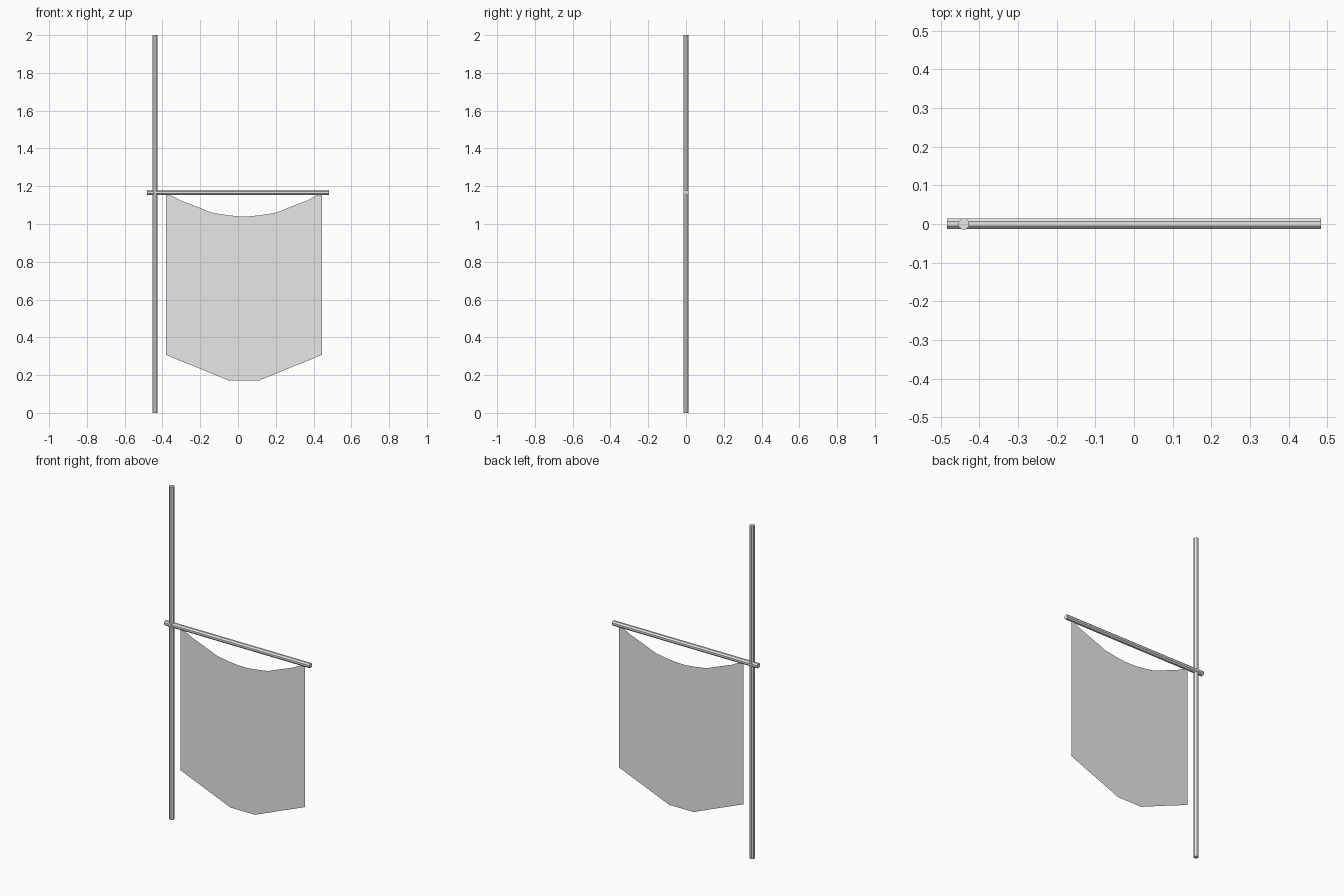
import bpy
import bmesh
from math import pi
from mathutils import Matrix

cube = bpy.data.objects.get("Cube")
if cube:
    bpy.data.objects.remove(cube, do_unlink=True)

grey = bpy.data.materials.new("plain grey")
grey.use_nodes = True
grey.diffuse_color = (0.8, 0.8, 0.8, 1)
grey.node_tree.nodes["Principled BSDF"].inputs["Base Color"].default_value = grey.diffuse_color


def add_object(name, bm):
    mesh = bpy.data.meshes.new(name)
    bm.to_mesh(mesh)
    bm.free()
    mesh.materials.append(grey)
    obj = bpy.data.objects.new(name, mesh)
    bpy.context.collection.objects.link(obj)
    return obj


def add_rod(name, length, place):
    bm = bmesh.new()
    # Turn the eight sides so that flats face along the axes
    bmesh.ops.create_cone(bm, cap_ends=True, segments=8, radius1=0.015, radius2=0.015,
                          depth=length, matrix=place @ Matrix.Rotation(pi / 8, 4, "Z"))
    return add_object(name, bm)


# Upright pole and crossbar
add_rod("upright_pole", 2, Matrix.Translation((-0.44, 0, 1)))
add_rod("crossbar", 0.966, Matrix.Translation((0, 0.001, 1.167)) @ Matrix.Rotation(pi / 2, 4, "Y"))

# Hanging cloth: half profile of (distance from middle, top, bottom), mirrored
half = [(0.03, 1.041, 0.172), (0.082, 1.046, 0.172), (0.17, 1.06, 0.208),
        (0.245, 1.09, 0.239), (0.335, 1.125, 0.275), (0.4125, 1.165, 0.307)]
columns = [(-d, t, b) for d, t, b in reversed(half)] + half
middle = 0.0315

bm = bmesh.new()
pairs = [(bm.verts.new((middle + d, 0, t)), bm.verts.new((middle + d, 0, b)))
         for d, t, b in columns]
for (t0, b0), (t1, b1) in zip(pairs, pairs[1:]):
    bm.faces.new((b0, b1, t1, t0))
add_object("banner_cloth", bm)
